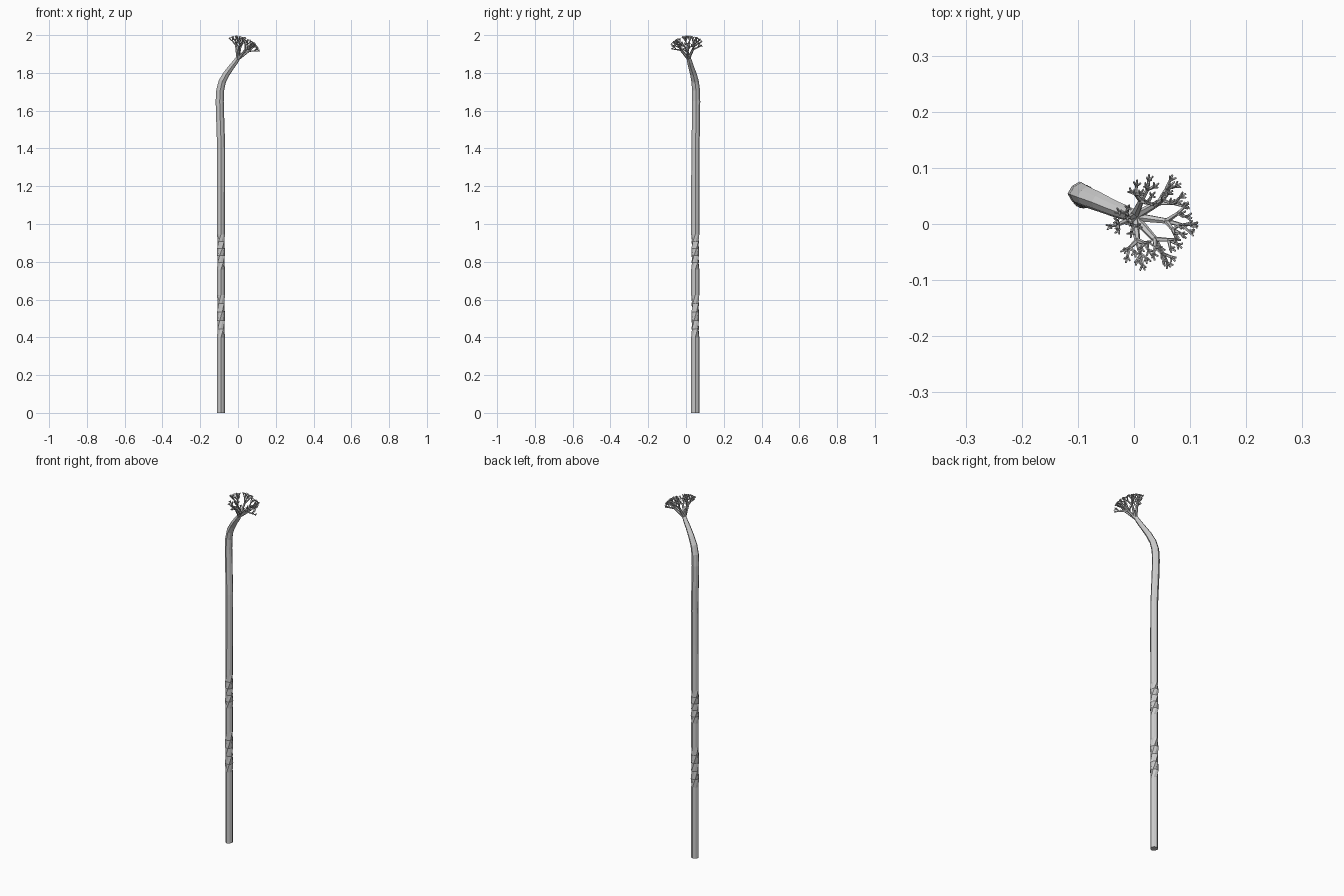
import bpy, bmesh, math, random
from mathutils import Vector

if "Cube" in bpy.data.objects:
    bpy.data.objects.remove(bpy.data.objects["Cube"])

random.seed(4)


def add_object(name, bm):
    bmesh.ops.recalc_face_normals(bm, faces=bm.faces)
    me = bpy.data.meshes.new(name)
    bm.to_mesh(me)
    bm.free()
    ob = bpy.data.objects.new(name, me)
    bpy.context.collection.objects.link(ob)
    return ob


def frame(axis):
    u = Vector((0, 1, 0)).cross(axis).normalized()
    return u, axis.cross(u).normalized()


def loft(bm, rings):
    loops = [[bm.verts.new(p) for p in r] for r in rings]
    n = len(loops[0])
    for a, b in zip(loops, loops[1:]):
        for i in range(n):
            j = (i + 1) % n
            bm.faces.new((a[i], a[j], b[j], b[i]))
    bm.faces.new(loops[0][::-1])
    bm.faces.new(loops[-1])


# stem: x, y, z, radius, twist in degrees, with two twisted stretches
path = [(-.09, .049, 0, .0215, 0), (-.09, .049, .4, .0215, 0)]
for i in range(1, 6):
    path.append((-.09, .049, .4 + .045 * i, .0215, 36 * i))
path.append((-.09, .049, .76, .0215, 180))
for i in range(1, 6):
    path.append((-.09, .049, .76 + .037 * i, .0215, 180 + 36 * i))
path += [(-.089, .049, 1.2, .0215, 360), (-.089, .050, 1.4, .0215, 360),
         (-.094, .053, 1.55, .0215, 360), (-.097, .054, 1.65, .0215, 360),
         (-.094, .053, 1.71, .021, 360), (-.083, .048, 1.755, .0195, 360),
         (-.061, .039, 1.795, .0175, 360), (-.034, .027, 1.832, .015, 360),
         (-.012, .019, 1.860, .0135, 360), (.001, .014, 1.880, .0115, 360)]
SIDES = 8
rings = []
for k, (x, y, z, r, tw) in enumerate(path):
    prev, nxt = path[max(k - 1, 0)], path[min(k + 1, len(path) - 1)]
    u, v = frame((Vector(nxt[:3]) - Vector(prev[:3])).normalized())
    ring = []
    for i in range(SIDES):
        a = math.tau * i / SIDES + math.radians(tw)
        rr = r * (1 if i % 2 == 0 else .9)
        ring.append(Vector((x, y, z)) + u * rr * math.cos(a) + v * rr * math.sin(a))
    rings.append([Vector((p.x, p.y, max(p.z, 0))) for p in ring])
bm = bmesh.new()
loft(bm, rings)
add_object("stem", bm)

# crown: branches fork repeatedly and end on a dome around the hub
HUB = Vector((0, .013, 1.874))
REACH = .123
LEVELS = [  # dome fraction, fork angle, start radius, end radius, forks
    (.80, .165, .0048, .0034, 3),
    (.92, .085, .0034, .0025, 3),
    (1.0, .050, .0025, .0017, 4)]


def twig(bm, a, b, ra, rb, sides=5):
    u, v = frame((b - a).normalized())
    loft(bm, [[p + (u * math.cos(t) + v * math.sin(t)) * r
               for t in (math.tau * i / sides for i in range(sides))]
              for p, r in ((a, ra), (b, rb))])


def fork(bm, start, direction, level):
    if level == len(LEVELS):
        return
    frac, spread, ra, rb, count = LEVELS[level]
    u, v = frame(direction)
    phase = random.uniform(0, math.tau)
    for i in range(count):
        t = phase + math.tau * i / count
        d = (direction + (u * math.cos(t) + v * math.sin(t)) * spread
             * random.uniform(.85, 1.15)).normalized()
        end = HUB + d * REACH * frac * random.uniform(.985, 1.01)
        twig(bm, start, end, ra, rb)
        fork(bm, end, d, level + 1)


bm = bmesh.new()
targets = [(-.018, .004), (.022, .062), (.076, .056), (.099, .000),
           (.064, -.056), (.010, -.060)]
for x, y in targets:
    dx, dy = x - HUB.x, y - HUB.y
    d = Vector((dx, dy, math.sqrt(REACH ** 2 - dx * dx - dy * dy))).normalized()
    knee = HUB + d * REACH * .58
    twig(bm, HUB, knee, .0085, .0052, 6)
    fork(bm, knee, d, 0)
add_object("crown_branches", bm)
